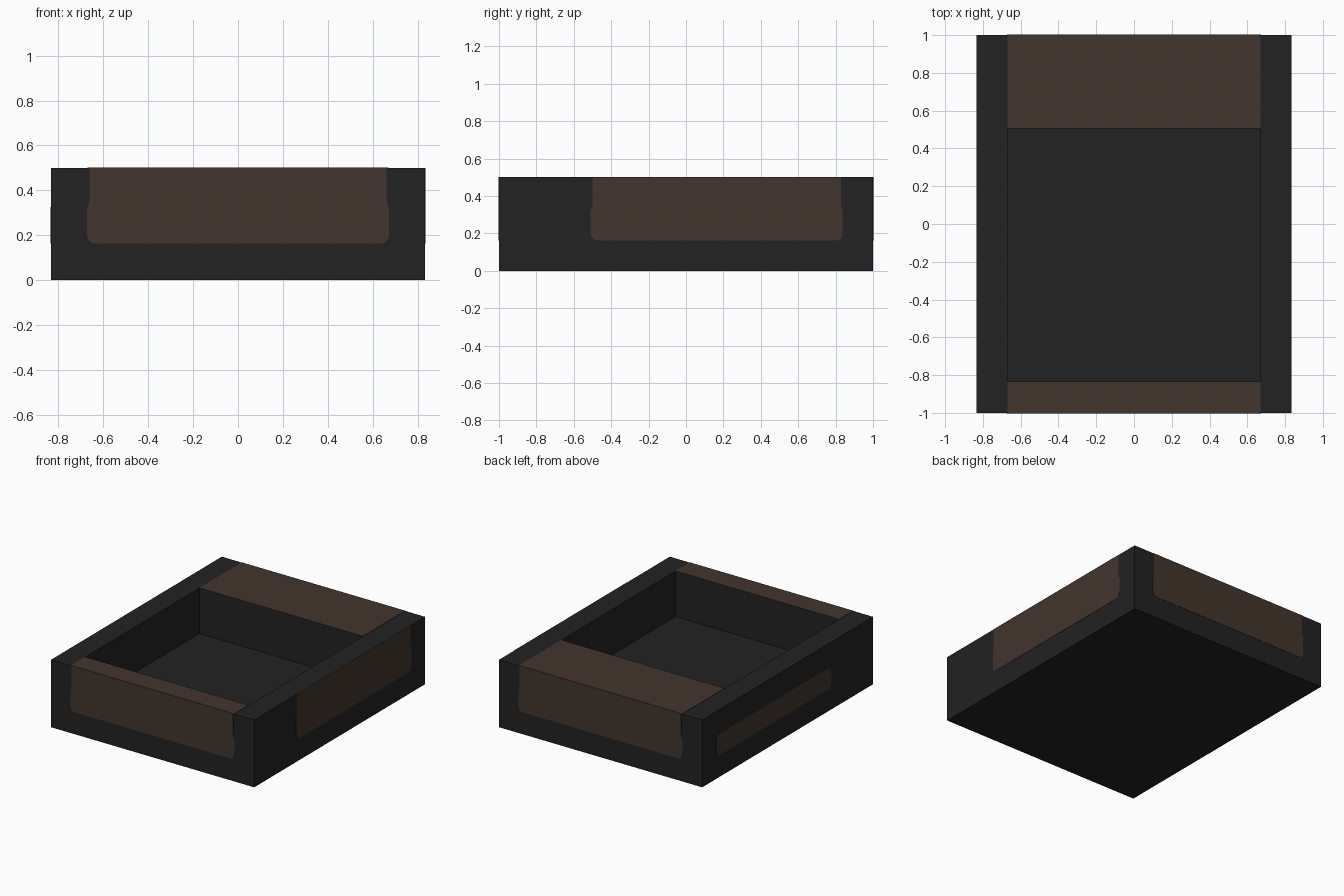
import bpy, bmesh
from math import pi, sin, cos
from mathutils import Vector

old = bpy.data.objects.get("Cube")
if old:
    bpy.data.objects.remove(old)

W, L, H = 0.833, 1.0, 0.5          # half width, half length, height
IN_X, IN_FRONT, IN_BACK = 0.67, -0.833, 0.505
FLOOR = 0.163
THICK = 0.002


def material(name, rgb):
    mat = bpy.data.materials.new(name)
    mat.use_nodes = True
    mat.diffuse_color = (*rgb, 1)
    bsdf = mat.node_tree.nodes["Principled BSDF"]
    bsdf.inputs["Base Color"].default_value = (*rgb, 1)
    bsdf.inputs["Roughness"].default_value = 0.8
    return mat


charcoal = material("charcoal", (0.016, 0.016, 0.016))
brown = material("dark brown", (0.055, 0.036, 0.026))


def add_object(name, bm, mat):
    bmesh.ops.recalc_face_normals(bm, faces=bm.faces)
    mesh = bpy.data.meshes.new(name)
    bm.to_mesh(mesh)
    bm.free()
    mesh.materials.append(mat)
    obj = bpy.data.objects.new(name, mesh)
    bpy.context.collection.objects.link(obj)
    return obj


def corner(cx, cy, r, start):
    """Quarter-circle points around a corner centre."""
    return [(cx + r * cos(start + pi / 8 * i), cy + r * sin(start + pi / 8 * i))
            for i in range(5)]


def plate(name, outline, origin, u, v):
    """Thin plate from a 2D outline lying on the plane origin + u, v."""
    u, v, origin = Vector(u), Vector(v), Vector(origin)
    bm = bmesh.new()
    face = bm.faces.new([bm.verts.new(origin + u * a + v * b) for a, b in outline])
    out = bmesh.ops.extrude_face_region(bm, geom=[face])
    moved = [e for e in out["geom"] if isinstance(e, bmesh.types.BMVert)]
    bmesh.ops.translate(bm, verts=moved, vec=u.cross(v) * THICK)
    return add_object(name, bm, brown)


def open_panel(a0, a1):
    """Panel open at the top edge, slightly narrower above mid height."""
    r, low = 0.035, FLOOR
    n = 0.01
    return (corner(a0 + r, low + r, r, pi) + corner(a1 - r, low + r, r, 1.5 * pi)
            + [(a1, 0.32), (a1 - n, 0.35), (a1 - n, H),
               (a0 + n, H), (a0 + n, 0.35), (a0, 0.32)])


def slot_panel(a0, a1, low, high, r):
    """Closed panel with four rounded corners."""
    return (corner(a0 + r, low + r, r, pi) + corner(a1 - r, low + r, r, 1.5 * pi)
            + corner(a1 - r, high - r, r, 0) + corner(a0 + r, high - r, r, pi / 2))


def rim_panel(depth):
    """Rim strip with small rounded corners on the cavity side."""
    r = 0.012
    return (corner(-IN_X + r, r, r, pi) + corner(IN_X - r, r, r, 1.5 * pi)
            + [(IN_X, depth), (-IN_X, depth)])


# Body: block with a rectangular well sunk into the top
bm = bmesh.new()
bmesh.ops.create_cube(bm, size=2)
for vert in bm.verts:
    vert.co = (vert.co.x * W, vert.co.y * L, (vert.co.z + 1) * H / 2)
top = max(bm.faces, key=lambda f: f.calc_center_median().z)
bmesh.ops.inset_individual(bm, faces=[top], thickness=0.1)
for vert in top.verts:
    vert.co.x = IN_X if vert.co.x > 0 else -IN_X
    vert.co.y = IN_BACK if vert.co.y > 0 else IN_FRONT
well = bmesh.ops.extrude_discrete_faces(bm, faces=[top])["faces"][0]
for vert in well.verts:
    vert.co.z = FLOOR
add_object("tray_body", bm, charcoal)

# Side panels
ends = open_panel(-0.672, 0.672)
plate("front_panel", ends, (0, -L, 0), (1, 0, 0), (0, 0, 1))
plate("back_panel", ends, (0, L, 0), (-1, 0, 0), (0, 0, 1))
plate("left_panel", open_panel(-0.51, 0.838), (W, 0, 0), (0, 1, 0), (0, 0, 1))
plate("right_slot_panel", slot_panel(-0.838, 0.51, FLOOR, 0.325, 0.035),
      (-W, 0, 0), (0, -1, 0), (0, 0, 1))

# Rim strips in front of and behind the well
plate("back_rim", rim_panel(L - IN_BACK), (0, IN_BACK, H), (1, 0, 0), (0, 1, 0))
plate("front_rim", rim_panel(L + IN_FRONT), (0, IN_FRONT, H), (-1, 0, 0), (0, -1, 0))
